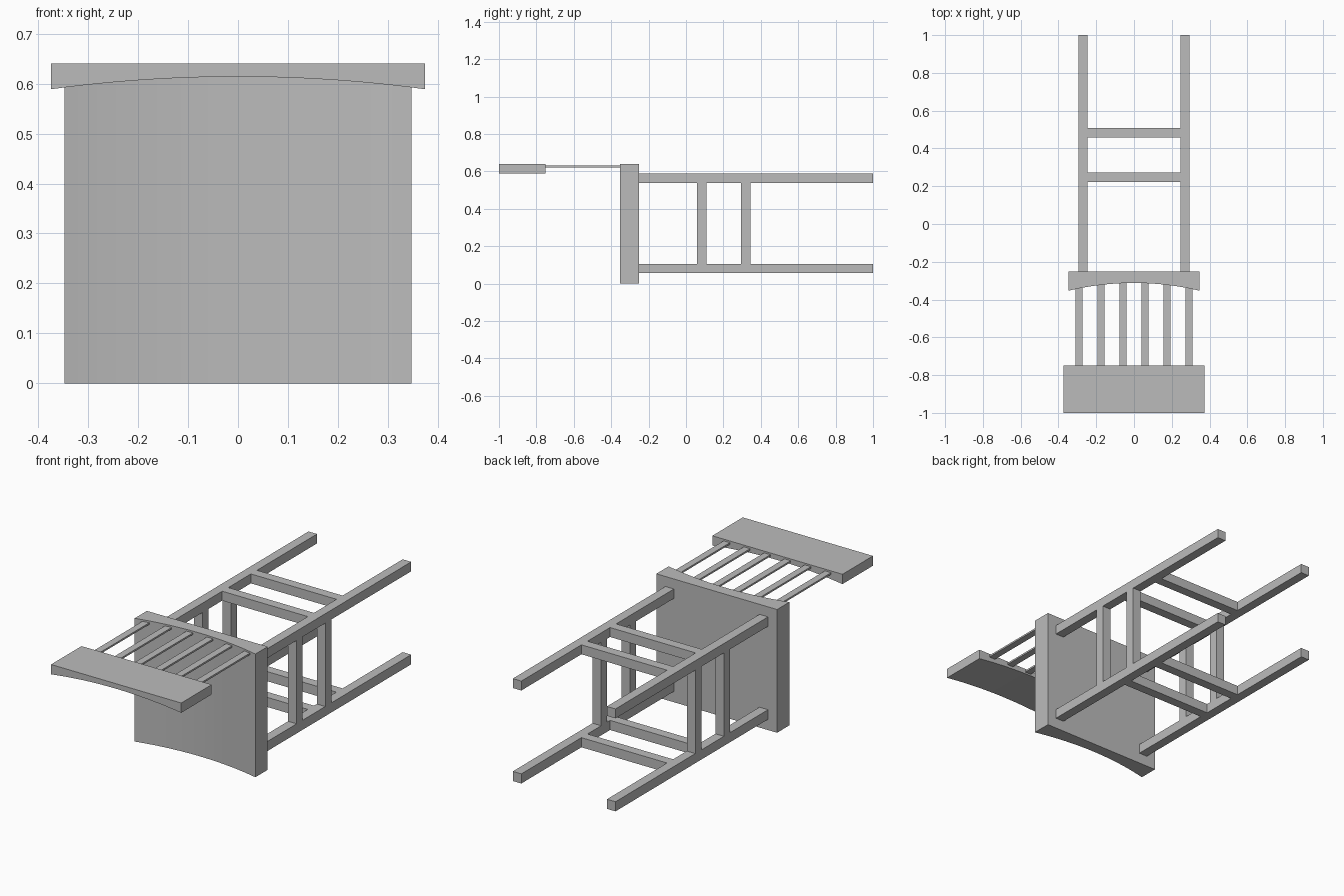
import bpy
import bmesh
from mathutils import Vector

if "Cube" in bpy.data.objects:
    bpy.data.objects.remove(bpy.data.objects["Cube"])

grey = bpy.data.materials.new("plain_grey")
grey.diffuse_color = (0.5, 0.5, 0.5, 1)
grey.use_nodes = True
grey.node_tree.nodes["Principled BSDF"].inputs["Base Color"].default_value = grey.diffuse_color


def finish(name, bm):
    bmesh.ops.recalc_face_normals(bm, faces=bm.faces)
    mesh = bpy.data.meshes.new(name)
    bm.to_mesh(mesh)
    bm.free()
    mesh.materials.append(grey)
    obj = bpy.data.objects.new(name, mesh)
    bpy.context.collection.objects.link(obj)
    return obj


def box(name, x, y, z):
    """Box from (min, max) pairs on each axis."""
    bm = bmesh.new()
    bmesh.ops.create_cube(bm, size=1)
    for v in bm.verts:
        v.co = Vector([(a + b) / 2 + c * (b - a) for (a, b), c in zip((x, y, z), v.co)])
    return finish(name, bm)


def curved_slab(name, half_width, flat, edge, middle, place, depth, steps=24):
    """Slab with one flat side and one hollow side, extruded along depth."""
    profile = [(half_width, flat), (-half_width, flat)]
    for i in range(steps + 1):
        t = 2 * i / steps - 1
        profile.append((t * half_width, middle + (edge - middle) * t * t))
    bm = bmesh.new()
    face = bm.faces.new([bm.verts.new(place(u, v)) for u, v in profile])
    new = bmesh.ops.extrude_face_region(bm, geom=[face])["geom"]
    bmesh.ops.translate(bm, vec=depth, verts=[g for g in new if isinstance(g, bmesh.types.BMVert)])
    obj = finish(name, bm)
    bpy.ops.object.select_all(action='DESELECT')
    obj.select_set(True)
    bpy.context.view_layer.objects.active = obj
    bpy.ops.object.shade_smooth_by_angle()


# Dished seat, standing on its rear edge
curved_slab("seat", 0.347, -0.252, -0.353, -0.312,
            lambda u, v: (u, v, 0), (0, 0, 0.64))

# Backrest rail with hollow underside
curved_slab("backrest_rail", 0.374, 0.64, 0.589, 0.614,
            lambda u, v: (u, -1, v), (0, 0.25, 0))

# Flat back spindles
for i in range(6):
    x = -0.291 + i * 0.1164
    box(f"spindle_{i + 1}", (x - 0.018, x + 0.018), (-0.76, -0.30), (0.622, 0.631))

# Legs
sides = {"left": (-0.295, -0.246), "right": (0.246, 0.295)}
levels = {"lower": (0.056, 0.106), "upper": (0.539, 0.588)}
for side, x in sides.items():
    for level, z in levels.items():
        box(f"{level}_{side}_leg", x, (-0.252, 1), z)

# Rungs across the front and back leg pairs
for level, z in levels.items():
    for n, y in enumerate((0.222, 0.457), 1):
        box(f"{level}_cross_rung_{n}", (-0.246, 0.246), (y, y + 0.05), z)

# Rungs joining the legs on each side
for side, x in sides.items():
    for n, y in enumerate((0.06, 0.295), 1):
        box(f"{side}_side_rung_{n}", x, (y, y + 0.05), (0.106, 0.539))
